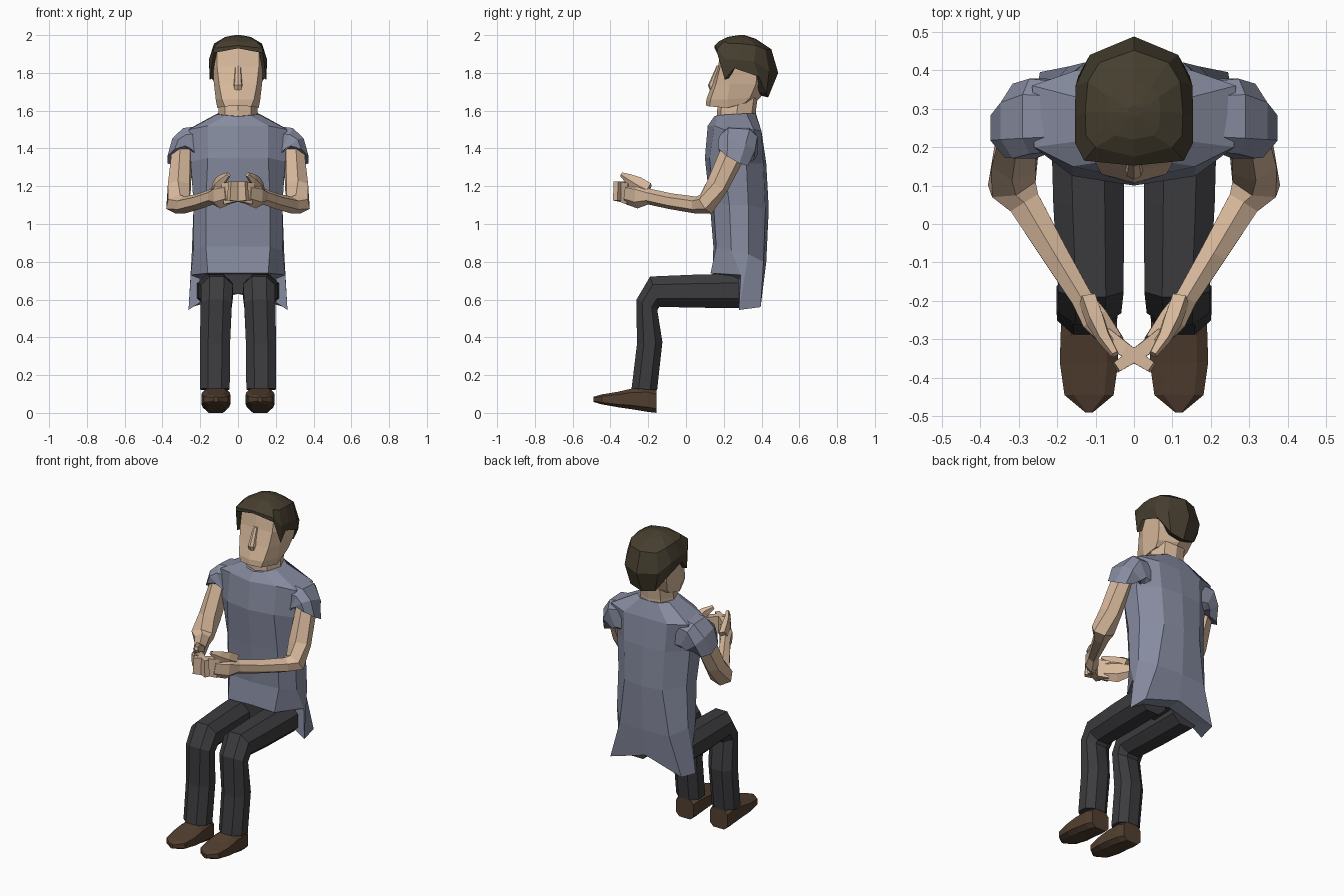
import bpy, bmesh
from math import cos, sin, pi
from mathutils import Vector


def material(name, r, g, b):
    m = bpy.data.materials.new(name)
    m.diffuse_color = (r, g, b, 1)
    return m


SKIN = material("skin", .68, .48, .33)
SHIRT = material("shirt_cloth", .24, .26, .35)
PANTS = material("dark_cloth", .045, .045, .05)
HAIR = material("dark_hair", .06, .048, .028)
LEATHER = material("brown_leather", .085, .05, .03)


def loft(name, rings, mat, closed=True, caps=(True, True)):
    """Skin consecutive rings; everything is mirrored across x = 0."""
    bm = bmesh.new()
    rows = [[bm.verts.new(p) for p in ring] for ring in rings]
    n = len(rows[0])
    for a, b in zip(rows, rows[1:]):
        for i in range(n if closed else n - 1):
            j = (i + 1) % n
            bm.faces.new((a[i], a[j], b[j], b[i]))
    for row, cap in zip((rows[0], rows[-1]), caps):
        if cap:
            bm.faces.new(row)
    bmesh.ops.recalc_face_normals(bm, faces=bm.faces)
    mesh = bpy.data.meshes.new(name)
    bm.to_mesh(mesh)
    bm.free()
    ob = bpy.data.objects.new(name, mesh)
    bpy.context.collection.objects.link(ob)
    mesh.materials.append(mat)
    mod = ob.modifiers.new("mirror", 'MIRROR')
    mod.use_mirror_merge = not closed      # half bodies are welded, limbs are not
    mod.merge_threshold = .0005
    return ob


def section(c, u, v, n, boxy=1):
    """Flat-sided polygon whose extents are exactly u and v; boxy > 1 shrinks its chamfers."""
    ang = [2 * pi * (i + .5) / n for i in range(n)]
    mu, mv = max(map(cos, ang)), max(map(sin, ang))
    fit = lambda t: max(-1, min(1, t * boxy))
    return [Vector(c) + u * fit(cos(t) / mu) + v * fit(sin(t) / mv) for t in ang]


def tube(name, stations, mat, n=6):
    """stations: (centre, horizontal half size, other half size)"""
    pts = [Vector(s[0]) for s in stations]
    rings = []
    for i, (c, ru, rv) in enumerate(stations):
        d = Vector()
        if i:
            d += (pts[i] - pts[i - 1]).normalized()
        if i < len(pts) - 1:
            d += (pts[i + 1] - pts[i]).normalized()
        d.normalize()
        u = d.cross(Vector((0, 0, 1))).normalized()
        rings.append(section(c, u * ru, u.cross(d) * rv, n))
    return loft(name, rings, mat)


# Shirt body: half rings from front centre to back centre, underside and hem to collar
loft("shirt", [
    [(0, .2, .72), (.1, .2, .72), (.2, .28, .71), (.2, .28, .585), (.12, .31, .6), (0, .31, .63)],
    [(0, .14, .74), (.16, .13, .74), (.25, .29, .73), (.262, .28, .545), (.245, .395, .56), (0, .40, .635)],
    [(0, .145, .88), (.17, .16, .88), (.235, .24, .86), (.245, .33, .84), (.17, .41, .8), (0, .425, .8)],
    [(0, .125, 1.12), (.17, .145, 1.12), (.235, .23, 1.1), (.235, .33, 1.1), (.13, .42, 1.08), (0, .438, 1.08)],
    [(0, .10, 1.35), (.16, .125, 1.35), (.25, .2, 1.33), (.25, .32, 1.32), (.14, .41, 1.32), (0, .425, 1.32)],
    [(0, .115, 1.52), (.16, .15, 1.52), (.26, .2, 1.5), (.265, .36, 1.5), (.15, .4, 1.49), (0, .4, 1.49)],
    [(0, .15, 1.57), (.06, .165, 1.575), (.11, .22, 1.58), (.11, .32, 1.585), (.06, .365, 1.585), (0, .37, 1.585)],
], SHIRT, closed=False, caps=(False, True))

# Sleeves: from inside the shoulder, over its corner, down to the slanted cuff
loft("sleeves", [
    section((.18, .28, 1.42), Vector((.015, 0, .1)), Vector((0, .09, 0)), 8, 1.4),
    section((.25, .28, 1.42), Vector((.04, 0, .085)), Vector((0, .098, -.005)), 8, 1.4),
    section((.285, .268, 1.395), Vector((.062, 0, .045)), Vector((0, .097, -.03)), 8, 1.2),
    section((.308, .25, 1.36), Vector((.066, 0, -.02)), Vector((0, .078, -.045)), 8)], SHIRT)

# Arms, fingers and thumbs
tube("arms", [((.295, .26, 1.40), .048, .07), ((.31, .165, 1.20), .058, .06),
              ((.318, .105, 1.105), .06, .06), ((.285, .055, 1.10), .042, .045),
              ((.205, -.08, 1.12), .034, .042), ((.135, -.195, 1.145), .028, .042),
              ((.1, -.25, 1.15), .036, .068), ((.05, -.31, 1.163), .026, .06)], SKIN)
tube("fingers", [((.07, -.295, 1.16), .022, .056), ((.02, -.33, 1.17), .018, .054),
                 ((-.047, -.373, 1.175), .014, .05)], SKIN, 4)
tube("thumbs", [((.12, -.2, 1.18), .024, .04), ((.1, -.255, 1.21), .024, .042),
                ((.078, -.30, 1.238), .017, .028), ((.05, -.34, 1.262), .01, .012)], SKIN, 5)

# Trouser legs: centre x, half width, then front and back edge of each ring (y, z)
legs = [(.122, .095, (.31, .738), (.31, .555)), (.118, .092, (.05, .732), (.05, .557)),
        (.112, .085, (-.19, .722), (-.14, .562)), (.115, .082, (-.262, .6), (-.152, .545)),
        (.122, .08, (-.26, .36), (-.125, .375)), (.122, .078, (-.288, .13), (-.153, .12))]
loft("trouser_legs", [section((x, (a[0] + b[0]) / 2, (a[1] + b[1]) / 2), Vector((w, 0, 0)),
                              Vector((0, a[0] - b[0], a[1] - b[1])) / 2, 8, 1.1)
                      for x, w, a, b in legs], PANTS)
loft("trouser_seat", [
    [(0, .15, .735), (.12, .15, .735), (.035, .15, .63), (0, .15, .63)],
    [(0, .375, .74), (.18, .375, .74), (.1, .375, .64), (0, .375, .64)]], PANTS, closed=False)

# Shoes: y, half width, sole z, top z
shoes = [(-.155, .06, .0, .12), (-.2, .07, .005, .135), (-.29, .074, .02, .128),
         (-.36, .076, .03, .112), (-.445, .064, .045, .098), (-.49, .01, .058, .085)]
loft("shoes", [section((.117, y, (lo + hi) / 2), Vector((w, 0, 0)), Vector((0, 0, (hi - lo) / 2)), 8, 1.5)
               for y, w, lo, hi in shoes], LEATHER)

# Neck
loft("neck", [[(0, .165, 1.54), (.07, .185, 1.54), (.108, .27, 1.54), (.07, .35, 1.54), (0, .37, 1.54)],
              [(0, .165, 1.60), (.07, .185, 1.60), (.104, .27, 1.60), (.07, .35, 1.60), (0, .37, 1.60)],
              [(0, .17, 1.67), (.07, .2, 1.67), (.1, .28, 1.67), (.07, .36, 1.67), (0, .38, 1.67)]],
     SKIN, closed=False)

# Head: half rings from front centre to back centre
loft("head", [
    [(0, .105, 1.628), (.07, .125, 1.622), (.11, .22, 1.615), (.1, .31, 1.64), (0, .37, 1.65)],
    [(0, .108, 1.66), (.085, .13, 1.66), (.118, .22, 1.66), (.108, .34, 1.67), (0, .395, 1.67)],
    [(0, .138, 1.74), (.1, .158, 1.74), (.127, .23, 1.74), (.125, .37, 1.74), (0, .43, 1.74)],
    [(0, .17, 1.83), (.11, .18, 1.83), (.138, .23, 1.83), (.138, .38, 1.83), (0, .45, 1.83)],
    [(0, .185, 1.94), (.11, .2, 1.93), (.135, .24, 1.91), (.125, .37, 1.91), (0, .42, 1.91)],
], SKIN, closed=False)
loft("nose", [
    [(0, .163, 1.84), (.012, .168, 1.84), (.016, .2, 1.84)],
    [(0, .116, 1.735), (.018, .124, 1.735), (.032, .17, 1.735)],
    [(0, .126, 1.71), (.018, .132, 1.71), (.028, .17, 1.71)]], SKIN, closed=False)

# Hair: lower edge follows fringe, sideburn and nape
edge = [(0, .152, 1.93), (.13, .165, 1.905), (.15, .205, 1.765), (.15, .255, 1.825),
        (.145, .385, 1.78), (.085, .425, 1.69), (0, .435, 1.67)]
inner = [(x * .82, .3 + (y - .3) * .7, z + .01) for x, y, z in edge]
loft("hair", [
    inner, edge,
    [(0, .152, 1.945), (.13, .165, 1.93), (.153, .21, 1.87), (.154, .28, 1.87),
     (.152, .36, 1.86), (.115, .44, 1.81), (0, .488, 1.80)],
    [(0, .175, 1.967), (.1, .2, 1.965), (.125, .23, 1.955), (.127, .29, 1.955),
     (.12, .37, 1.945), (.09, .42, 1.925), (0, .452, 1.925)],
    [(0, .22, 1.99), (.05, .23, 1.987), (.065, .25, 1.987), (.068, .29, 1.99),
     (.065, .33, 1.985), (.045, .36, 1.98), (0, .37, 1.98)],
    [(0, .28, 2.0), (.01, .28, 2.0), (.015, .285, 2.0), (.016, .29, 2.0),
     (.015, .3, 2.0), (.01, .305, 2.0), (0, .31, 2.0)],
], HAIR, closed=False, caps=(False, True))
